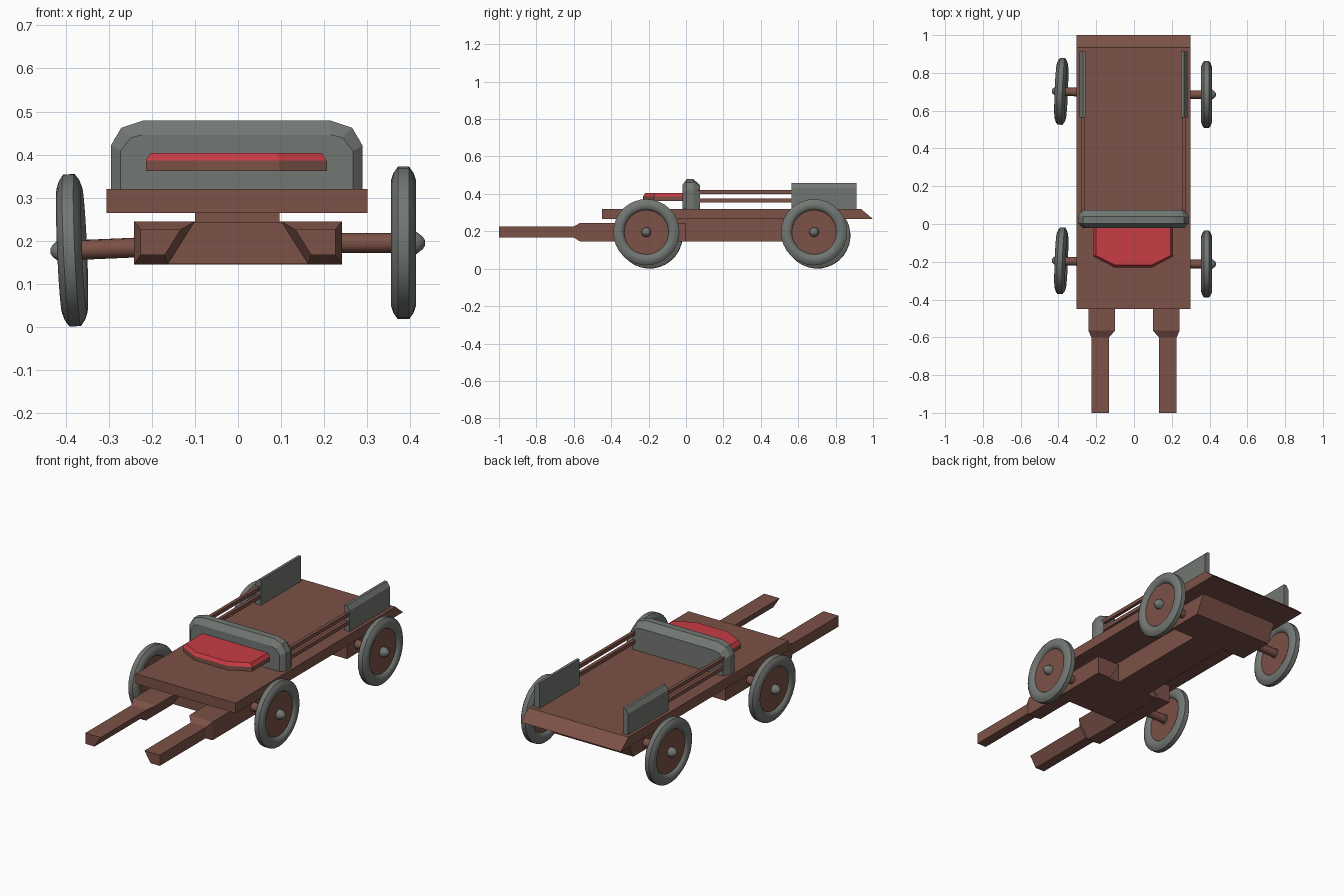
import bpy, bmesh, math
from mathutils import Vector

if "Cube" in bpy.data.objects:
    bpy.data.objects.remove(bpy.data.objects["Cube"])


def material(name, rgb):
    m = bpy.data.materials.new(name)
    m.diffuse_color = (*rgb, 1)
    m.use_nodes = True
    m.node_tree.nodes["Principled BSDF"].inputs["Base Color"].default_value = m.diffuse_color
    return m


BROWN = material("brown wood", (0.2, 0.083, 0.063))
GREY = material("grey metal", (0.17, 0.185, 0.17))
RED = material("red cushion", (0.58, 0.045, 0.06))


def finish(bm, name, mat, smooth=False):
    bmesh.ops.remove_doubles(bm, verts=bm.verts, dist=1e-5)
    bmesh.ops.recalc_face_normals(bm, faces=bm.faces)
    me = bpy.data.meshes.new(name)
    bm.to_mesh(me)
    bm.free()
    me.materials.append(mat)
    ob = bpy.data.objects.new(name, me)
    bpy.context.collection.objects.link(ob)
    if smooth:
        bpy.ops.object.select_all(action='DESELECT')
        ob.select_set(True)
        bpy.context.view_layer.objects.active = ob
        bpy.ops.object.shade_smooth_by_angle(angle=math.radians(40))
    return ob


def loft(name, sections, mat):
    """Skin matching rings of points and cap both ends."""
    bm = bmesh.new()
    rings = [[bm.verts.new(p) for p in s] for s in sections]
    n = len(rings[0])
    for a, b in zip(rings, rings[1:]):
        for i in range(n):
            j = (i + 1) % n
            bm.faces.new((a[i], a[j], b[j], b[i]))
    bm.faces.new(rings[0])
    bm.faces.new(rings[-1])
    return finish(bm, name, mat)


def box(name, x0, x1, y0, y1, z0, z1, mat):
    def ring(y):
        return [(x0, y, z0), (x1, y, z0), (x1, y, z1), (x0, y, z1)]
    return loft(name, [ring(y0), ring(y1)], mat)


def lathe(name, profile, mat, centre, axis, segments, closed=False, smooth=True):
    """Spin (offset, radius) points about the wheel axis."""
    bm = bmesh.new()
    q = Vector((1, 0, 0)).rotation_difference(axis)
    pts = []
    for k in range(segments):
        a = 2 * math.pi * k / segments
        pts.append([bm.verts.new(q @ Vector((x, r * math.cos(a), r * math.sin(a))) + centre)
                    for x, r in profile])
    n = len(profile)
    for k in range(segments):
        a, b = pts[k], pts[(k + 1) % segments]
        for i in range(n if closed else n - 1):
            j = (i + 1) % n
            bm.faces.new((a[i], a[j], b[j], b[i]))
    if not closed:
        bm.faces.new([p[0] for p in pts])
        bm.faces.new([p[-1] for p in pts])
    return finish(bm, name, mat, smooth)


# Deck with a bevelled tail
loft("deck", [[(x, -0.45, 0.265), (x, 1.0, 0.265), (x, 0.935, 0.32), (x, -0.45, 0.32)]
              for x in (-0.305, 0.3)], BROWN)

# Central spine and cross members of the undercarriage
box("central_spine", -0.1, 0.096, -0.3, 0.8, 0.1455, 0.266, BROWN)
box("front_cross_member", -0.2, 0.2, -0.33, -0.01, 0.146, 0.244, BROWN)
loft("rear_cross_member", [[(x, 0.6, 0.145), (x, 0.8, 0.145), (x, 0.85, 0.245), (x, 0.6, 0.245)]
                           for x in (-0.241, 0.241)], BROWN)

# Front side blocks that narrow into the shafts
for side, s in (("left", -1), ("right", 1)):
    def ring(y, outer, top_in, low_in, z0, z1):
        return [(s * outer, y, z0), (s * low_in, y, z0), (s * top_in, y, z1), (s * outer, y, z1)]
    loft(side + "_shaft", [
        ring(-1, 0.226, 0.133, 0.17, 0.167, 0.226),
        ring(-0.6, 0.226, 0.133, 0.17, 0.167, 0.226),
        ring(-0.565, 0.241, 0.1, 0.163, 0.145, 0.245),
        ring(0, 0.241, 0.1, 0.163, 0.145, 0.245)], BROWN)


# Backrest with clipped corners and chamfered faces
def back_ring(y, hw, top, corner):
    half = [(hw, 0.318), (hw, top - 0.058 + corner), (hw - 0.024, top - 0.017 + corner * 0.5),
            (hw - 0.075 + corner * 1.2, top)]
    pts = half + [(-x, z) for x, z in reversed(half)]
    return [(x - 0.003, y, z) for x, z in pts]


loft("backrest", [back_ring(-0.02, 0.27, 0.446, 0.02), back_ring(0.003, 0.292, 0.479, 0),
                  back_ring(0.04, 0.292, 0.479, 0), back_ring(0.075, 0.275, 0.446, 0.02)], GREY)


# Seat board and cushion
def seat_ring(z, d):
    half = [(0.21 - d, 0.0), (0.21 - d, -0.172 + d * 0.5), (0.1 - d * 0.5, -0.23 + d)]
    return [(x - 0.004, y, z) for x, y in half + [(-x, y) for x, y in reversed(half)]]


loft("seat_board", [seat_ring(0.362, 0), seat_ring(0.386, 0)], BROWN)
loft("seat_cushion", [seat_ring(0.386, 0), seat_ring(0.404, 0.012)], RED)

# Side boards and rods
for side, s in (("left", -1), ("right", 1)):
    o, i = s * 0.285 - 0.003, s * 0.253 - 0.003
    c = s * 0.268 - 0.003
    loft(side + "_side_board", [[(o, y, 0.318), (i, y, 0.318), (i, y, 0.459), (c, y, 0.459), (o, y, 0.434)]
                                for y in (0.565, 0.912)], GREY)
    for n, z in (("upper", 0.41), ("lower", 0.365)):
        box(f"{side}_{n}_rod", c - 0.009, c + 0.009, 0.05, 0.58, z - 0.01, z + 0.01, BROWN)

# Wheels: the left pair leans slightly
half_tyre = [(0.013, 0.177), (0.023, 0.163), (0.029, 0.146), (0.023, 0.127), (0.01, 0.117)]
tyre = half_tyre + [(-x, r) for x, r in reversed(half_tyre)]
right, left = Vector((1, 0, 0)), Vector((-1, 0.04, -0.043)).normalized()
for name, centre, axis in (("front_right", (0.384, -0.212, 0.195), right),
                           ("rear_right", (0.384, 0.685, 0.195), right),
                           ("front_left", (-0.385, -0.195, 0.178), left),
                           ("rear_left", (-0.385, 0.702, 0.178), left)):
    c = Vector(centre)
    lathe(name + "_tyre", tyre, GREY, c, axis, 32, closed=True)
    lathe(name + "_wheel_disc", [(-0.012, 0.13), (0.012, 0.13)], BROWN, c, axis, 32)
    lathe(name + "_hub", [(-0.02, 0.026), (0.03, 0.026), (0.045, 0.014), (0.05, 0.006)],
          GREY, c, axis, 12)
    lathe(name + "_axle", [(-0.2, 0.023), (0.0, 0.023)], BROWN, c, axis, 12)
